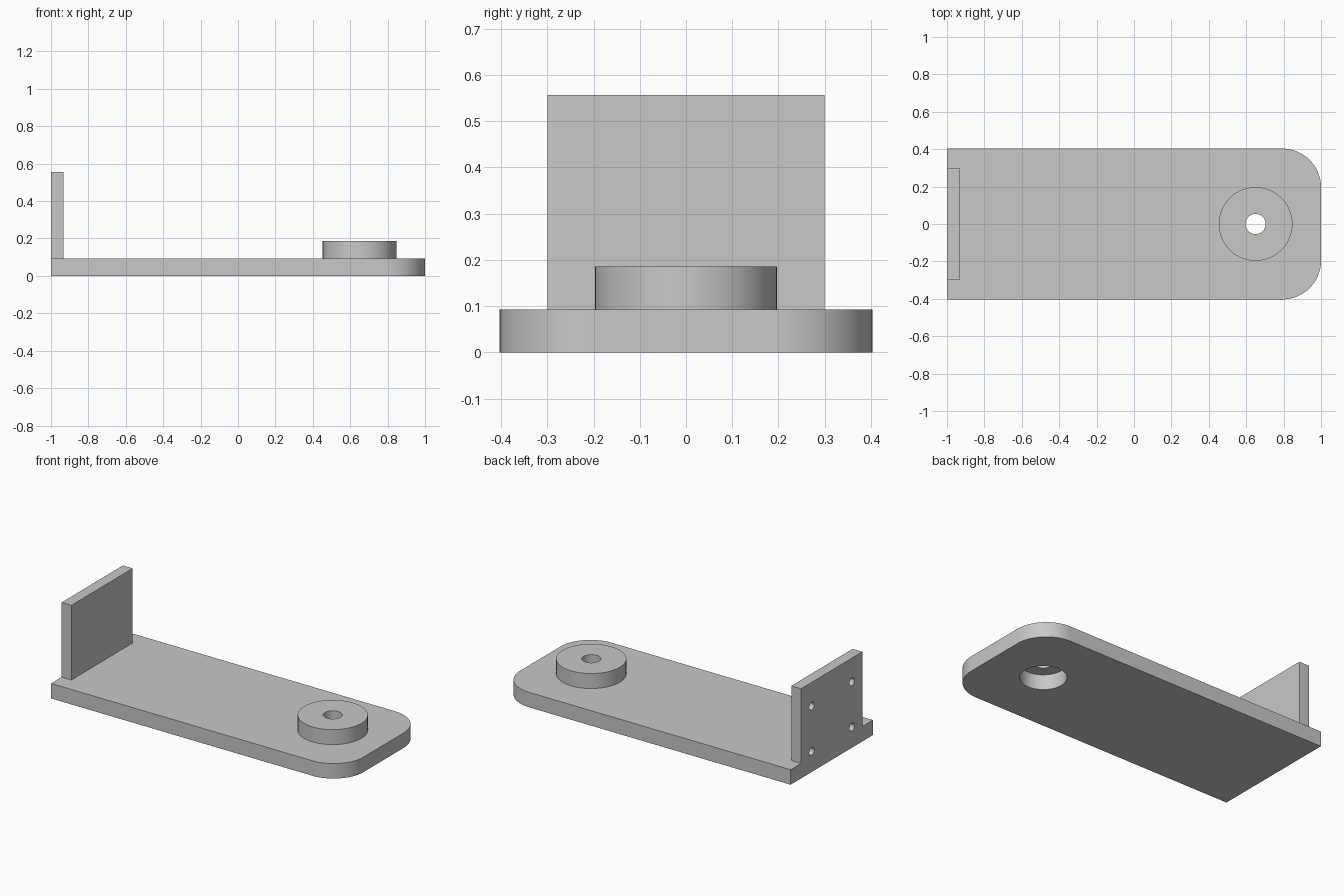
import bpy, bmesh
from math import pi, sin, cos, radians
from mathutils import Matrix, Vector

if "Cube" in bpy.data.objects:
    bpy.data.objects.remove(bpy.data.objects["Cube"])

LENGTH, HALF_W, BASE_H = 2.0, 0.403, 0.093
CORNER_R = 0.207
BOSS_X, BOSS_R, BOSS_TOP = 0.65, 0.197, 0.186
BORE_R, PIN_R = 0.13, 0.054
PLATE_T, PLATE_HALF_W, PLATE_TOP = 0.067, 0.3, 0.556
SCREW_R, SCREW_DEPTH = 0.024, 0.04

grey = bpy.data.materials.new("light grey")
grey.use_nodes = True
colour = (0.58, 0.58, 0.58, 1)
grey.diffuse_color = colour
grey.node_tree.nodes["Principled BSDF"].inputs["Base Color"].default_value = colour


def make_object(name, bm):
    bmesh.ops.recalc_face_normals(bm, faces=bm.faces)
    mesh = bpy.data.meshes.new(name)
    bm.to_mesh(mesh)
    bm.free()
    mesh.materials.append(grey)
    obj = bpy.data.objects.new(name, mesh)
    bpy.context.collection.objects.link(obj)
    return obj


def prism(name, outline, z0, z1):
    bm = bmesh.new()
    face = bm.faces.new([bm.verts.new((x, y, z0)) for x, y in outline])
    ext = bmesh.ops.extrude_face_region(bm, geom=[face])
    top = [v for v in ext["geom"] if isinstance(v, bmesh.types.BMVert)]
    bmesh.ops.translate(bm, verts=top, vec=(0, 0, z1 - z0))
    return make_object(name, bm)


def cylinders(name, centres, radius, depth, axis, segments):
    bm = bmesh.new()
    turn = Vector(axis).to_track_quat("Z", "Y").to_matrix().to_4x4()
    for centre in centres:
        bmesh.ops.create_cone(bm, cap_ends=True, segments=segments,
                              radius1=radius, radius2=radius, depth=depth,
                              matrix=Matrix.Translation(centre) @ turn)
    return make_object(name, bm)


def activate(obj):
    bpy.ops.object.select_all(action="DESELECT")
    obj.select_set(True)
    bpy.context.view_layer.objects.active = obj


def cut(obj, cutter):
    cutter.hide_render = True
    mod = obj.modifiers.new("cut", "BOOLEAN")
    mod.operation, mod.solver, mod.object = "DIFFERENCE", "EXACT", cutter
    activate(obj)
    bpy.ops.object.modifier_apply(modifier=mod.name)
    bpy.data.objects.remove(cutter)


def smooth(obj):
    activate(obj)
    bpy.ops.object.shade_smooth_by_angle(angle=radians(30))


# Base: long slab, rounded at one end, with a wide bore from below
outline = [(-LENGTH / 2, HALF_W), (-LENGTH / 2, -HALF_W)]
for start, side in ((-pi / 2, -1), (0, 1)):
    for i in range(25):
        a = start + pi / 2 * i / 24
        outline.append((LENGTH / 2 - CORNER_R + CORNER_R * cos(a),
                        side * (HALF_W - CORNER_R) + CORNER_R * sin(a)))
base = prism("base", outline, 0, BASE_H)
cut(base, cylinders("bore_cutter", [(BOSS_X, 0, BASE_H / 2)], BORE_R,
                    BASE_H * 2, (0, 0, 1), 64))
smooth(base)

# Boss: raised disc capping the bore, with a small through hole
boss_mid = (BOSS_X, 0, (BASE_H + BOSS_TOP) / 2)
boss = cylinders("boss", [boss_mid], BOSS_R, BOSS_TOP - BASE_H, (0, 0, 1), 96)
cut(boss, cylinders("pin_cutter", [boss_mid], PIN_R, BASE_H * 2, (0, 0, 1), 48))
smooth(boss)

# End plate: upright wall with four blind screw holes on its outer face
left = -LENGTH / 2
plate = prism("end_plate",
              [(left, -PLATE_HALF_W), (left + PLATE_T, -PLATE_HALF_W),
               (left + PLATE_T, PLATE_HALF_W), (left, PLATE_HALF_W)],
              BASE_H, PLATE_TOP)
screws = [(left, y, z) for y in (-0.197, 0.197) for z in (0.128, 0.409)]
cut(plate, cylinders("screw_cutter", screws, SCREW_R, SCREW_DEPTH * 2,
                     (1, 0, 0), 24))
smooth(plate)
